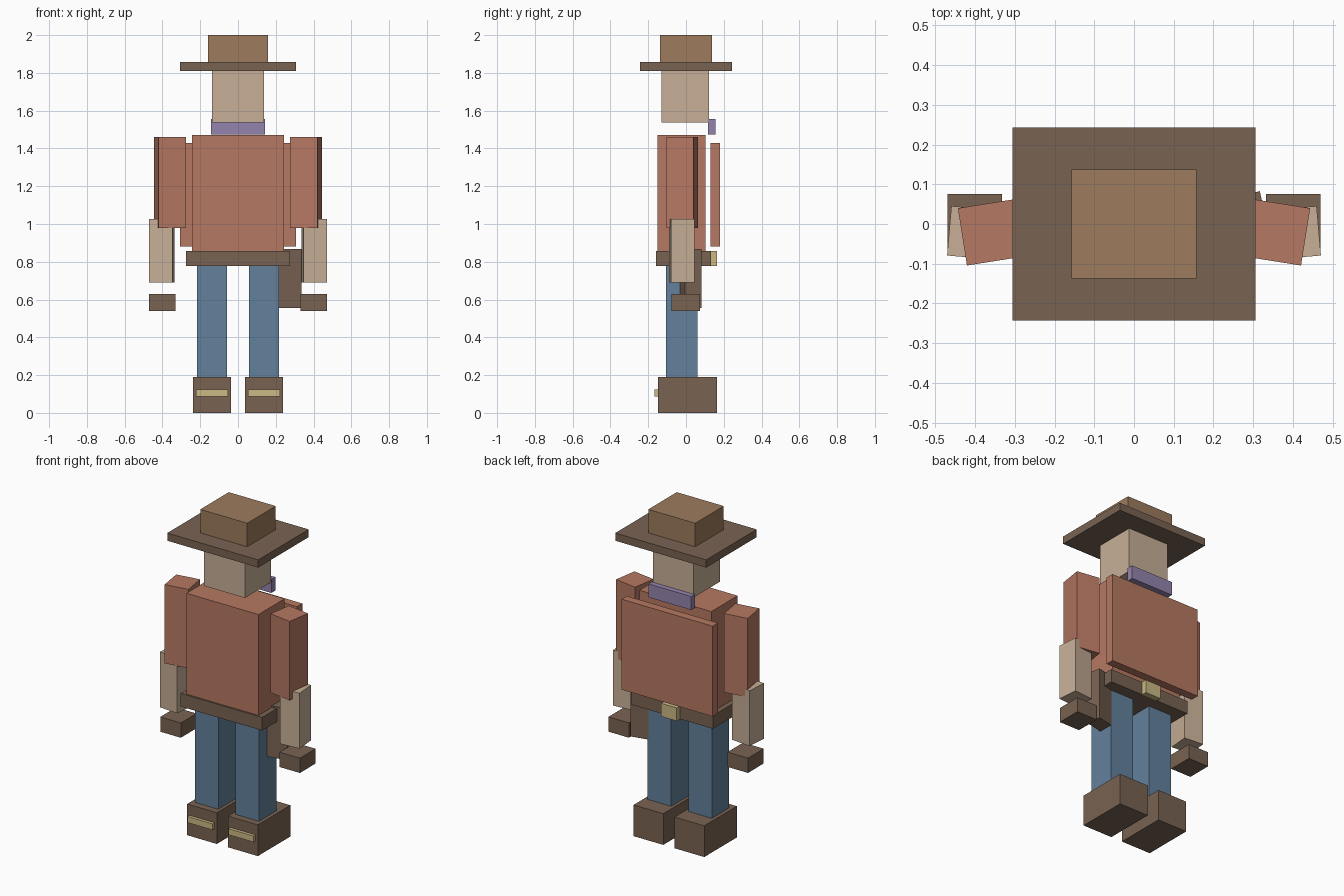
import bpy, math

if "Cube" in bpy.data.objects:
    bpy.data.objects.remove(bpy.data.objects["Cube"])

COLOURS = {
    "brown": (0.19, 0.125, 0.085),
    "tan": (0.34, 0.20, 0.11),
    "skin": (0.57, 0.43, 0.31),
    "red": (0.47, 0.19, 0.125),
    "purple": (0.30, 0.23, 0.42),
    "blue": (0.125, 0.22, 0.33),
    "gold": (0.60, 0.48, 0.23),
}
MATS = {}
for key, rgb in COLOURS.items():
    MATS[key] = bpy.data.materials.new(key)
    MATS[key].diffuse_color = (*rgb, 1)


def box(name, colour, x, y, z, turn=0.0):
    """Box from (centre, width) in x and (low, high) in y and z, turned about z."""
    (cx, w), (y0, y1), (z0, z1) = x, y, z
    bpy.ops.mesh.primitive_cube_add(size=1, location=(cx, (y0 + y1) / 2, (z0 + z1) / 2))
    ob = bpy.context.object
    ob.name = name
    ob.scale = (w, y1 - y0, z1 - z0)
    ob.rotation_euler.z = math.radians(turn)
    ob.data.materials.append(MATS[colour])
    return ob


def pair(name, colour, x, y, z, turn=0.0):
    """Matching left and right boxes, mirrored across x = 0."""
    for side, s in (("left", -1), ("right", 1)):
        box(f"{side}_{name}", colour, (s * x[0], x[1]), y, z, s * turn)


# Hat and head
box("hat_crown", "tan", (0, 0.316), (-0.137, 0.137), (1.857, 2.0))
box("hat_brim", "brown", (0, 0.612), (-0.243, 0.243), (1.81, 1.857))
box("head", "skin", (0, 0.275), (-0.13, 0.123), (1.537, 1.81))
box("neck_scarf", "purple", (0, 0.286), (0.116, 0.155), (1.475, 1.557))

# Torso, back panel and belt
box("torso", "red", (0, 0.485), (-0.15, 0.103), (0.858, 1.472))
box("vest_back", "red", (0, 0.613), (0.13, 0.181), (0.88, 1.43))
box("belt", "brown", (0, 0.548), (-0.16, 0.132), (0.778, 0.858))
box("belt_buckle", "gold", (0, 0.105), (0.13, 0.164), (0.778, 0.858))
box("holster", "brown", (0.253, 0.15), (-0.022, 0.068), (0.555, 0.868), 12)

# Arms
pair("upper_arm", "red", (0.36, 0.146), (-0.094, 0.052), (0.98, 1.46), -9)
pair("forearm", "skin", (0.403, 0.125), (-0.085, 0.04), (0.69, 1.027), 5)
pair("glove", "brown", (0.401, 0.138), (-0.076, 0.075), (0.54, 0.63))

# Legs and boots
pair("leg", "blue", (0.137, 0.158), (-0.107, 0.06), (0.19, 0.78))
pair("boot", "brown", (0.138, 0.2), (-0.149, 0.164), (0.0, 0.19))
pair("boot_strap", "gold", (0.138, 0.17), (-0.168, -0.147), (0.088, 0.125))

for m in bpy.data.materials:
    if m.users and not m.is_grease_pencil:
        m.use_nodes = True
        m.node_tree.nodes["Principled BSDF"].inputs["Base Color"].default_value = m.diffuse_color
